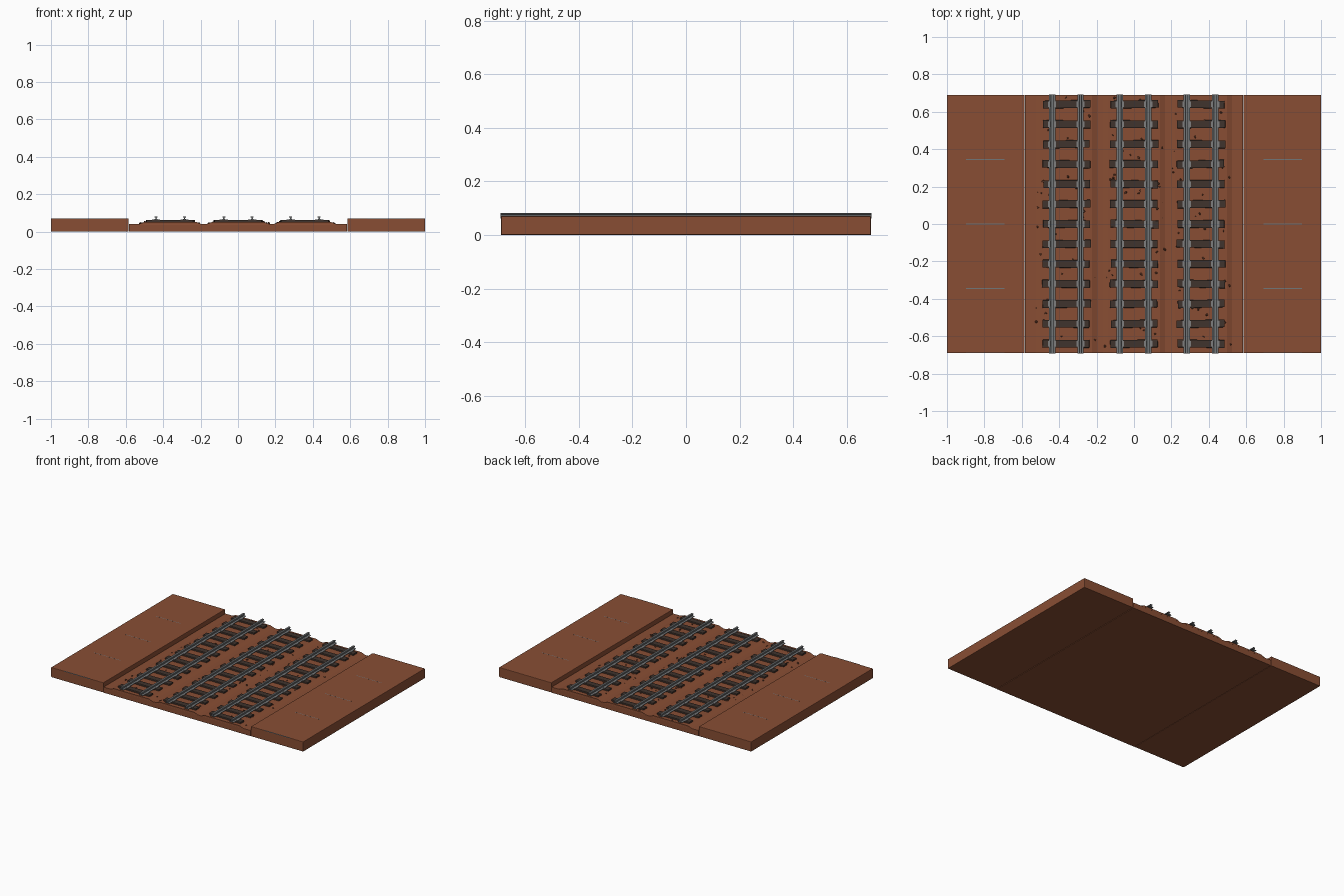
import bpy, bmesh, math, random
from mathutils import Matrix, Vector

if "Cube" in bpy.data.objects:
    bpy.data.objects.remove(bpy.data.objects["Cube"])

random.seed(4)
L = 0.69  # half length along y


def material(name, rgb):
    m = bpy.data.materials.new(name)
    m.diffuse_color = (*rgb, 1)
    m.use_nodes = True
    m.node_tree.nodes["Principled BSDF"].inputs["Base Color"].default_value = m.diffuse_color
    return m


EARTH = material("red brown earth", (0.25, 0.076, 0.034))
STONE = material("dark brown stone", (0.12, 0.04, 0.02))
WOOD = material("dark timber", (0.05, 0.033, 0.026))
STEEL = material("rail steel", (0.17, 0.18, 0.185))
PLATE = material("tie plate steel", (0.21, 0.21, 0.21))


def finish(bm, name, mat, bevel=0):
    bmesh.ops.recalc_face_normals(bm, faces=bm.faces)
    me = bpy.data.meshes.new(name)
    bm.to_mesh(me)
    bm.free()
    me.materials.append(mat)
    ob = bpy.data.objects.new(name, me)
    bpy.context.collection.objects.link(ob)
    if bevel:
        mod = ob.modifiers.new("bevel", 'BEVEL')
        mod.width, mod.segments = bevel, 2
    return ob


def add_box(bm, x, y, z, sx, sy, sz, rot=0):
    m = (Matrix.Translation((x, y, z)) @ Matrix.Rotation(rot, 4, 'Z')
         @ Matrix.Diagonal((sx, sy, sz, 1)))
    bmesh.ops.create_cube(bm, size=1, matrix=m)


def add_extrusion(bm, profile, cx, half):
    # x/z profile pushed along y
    a = [bm.verts.new((cx + x, -half, z)) for x, z in profile]
    f = bm.faces.new(a)
    r = bmesh.ops.extrude_face_region(bm, geom=[f])
    for v in r['geom']:
        if isinstance(v, bmesh.types.BMVert):
            v.co.y = half


# Ground slab between the platforms
bm = bmesh.new()
add_box(bm, 0, 0, 0.0205, 1.166, 2 * L, 0.041)
finish(bm, "track_ground", EARTH, 0.002)

# Platforms with thin joint strips
for side, label in ((-1, "left"), (1, "right")):
    bm = bmesh.new()
    add_box(bm, side * 0.7925, 0, 0.0355, 0.415, 2 * L, 0.071)
    finish(bm, label + "_platform", EARTH, 0.004)
    bm = bmesh.new()
    for y in (-0.688, -0.345, 0, 0.345):
        add_box(bm, side * 0.795, y, 0.0695, 0.205, 0.004, 0.0035)
    finish(bm, label + "_platform_joints", STEEL)

# Rail cross-section: foot, web and head (right half mirrored)
half = [(0.017, 0.062), (0.017, 0.0645), (0.004, 0.067), (0.003, 0.074),
        (0.008, 0.076), (0.008, 0.080), (0.0065, 0.0815)]
rail = half + [(-x, z) for x, z in reversed(half)]
bed = [(-0.168, 0.040), (0.168, 0.040), (0.138, 0.052), (-0.138, 0.052)]

for cx, label in ((-0.362, "left"), (0, "middle"), (0.358, "right")):
    # Raised ballast bed
    bm = bmesh.new()
    add_extrusion(bm, bed, cx, L)
    finish(bm, label + "_ballast_bed", EARTH)

    # Sleepers with slightly uneven lengths and angles, plus tie plates
    ties, plates = bmesh.new(), bmesh.new()
    for i in range(13):
        y = (i - 6) * 0.1067
        add_box(ties, cx + random.uniform(-.003, .003), y, 0.055,
                0.255 + random.uniform(-.006, .006), 0.042, 0.016,
                random.uniform(-.025, .025))
        for s in (-1, 1):
            add_box(plates, cx + s * 0.076, y, 0.064, 0.044, 0.030, 0.004)
    finish(ties, label + "_sleepers", WOOD, 0.003)
    finish(plates, label + "_tie_plates", PLATE)

    # Two rails
    bm = bmesh.new()
    for s in (-1, 1):
        add_extrusion(bm, rail, cx + s * 0.076, L + 0.003)
    finish(bm, label + "_rails", STEEL)

    # Loose stones scattered over the bed
    bm = bmesh.new()
    for i in range(45):
        dx = random.uniform(-0.165, 0.165)
        z = 0.052 if abs(dx) < 0.138 else 0.044
        r = random.uniform(0.004, 0.008)
        m = (Matrix.Translation((cx + dx, random.uniform(-0.68, 0.68), z))
             @ Matrix.Rotation(random.uniform(0, 6.28), 4, Vector((1, 2, 3)))
             @ Matrix.Diagonal((r * 1.3, r, r * 0.8, 1)))
        bmesh.ops.create_icosphere(bm, subdivisions=1, radius=1, matrix=m)
    finish(bm, label + "_loose_stones", STONE)
